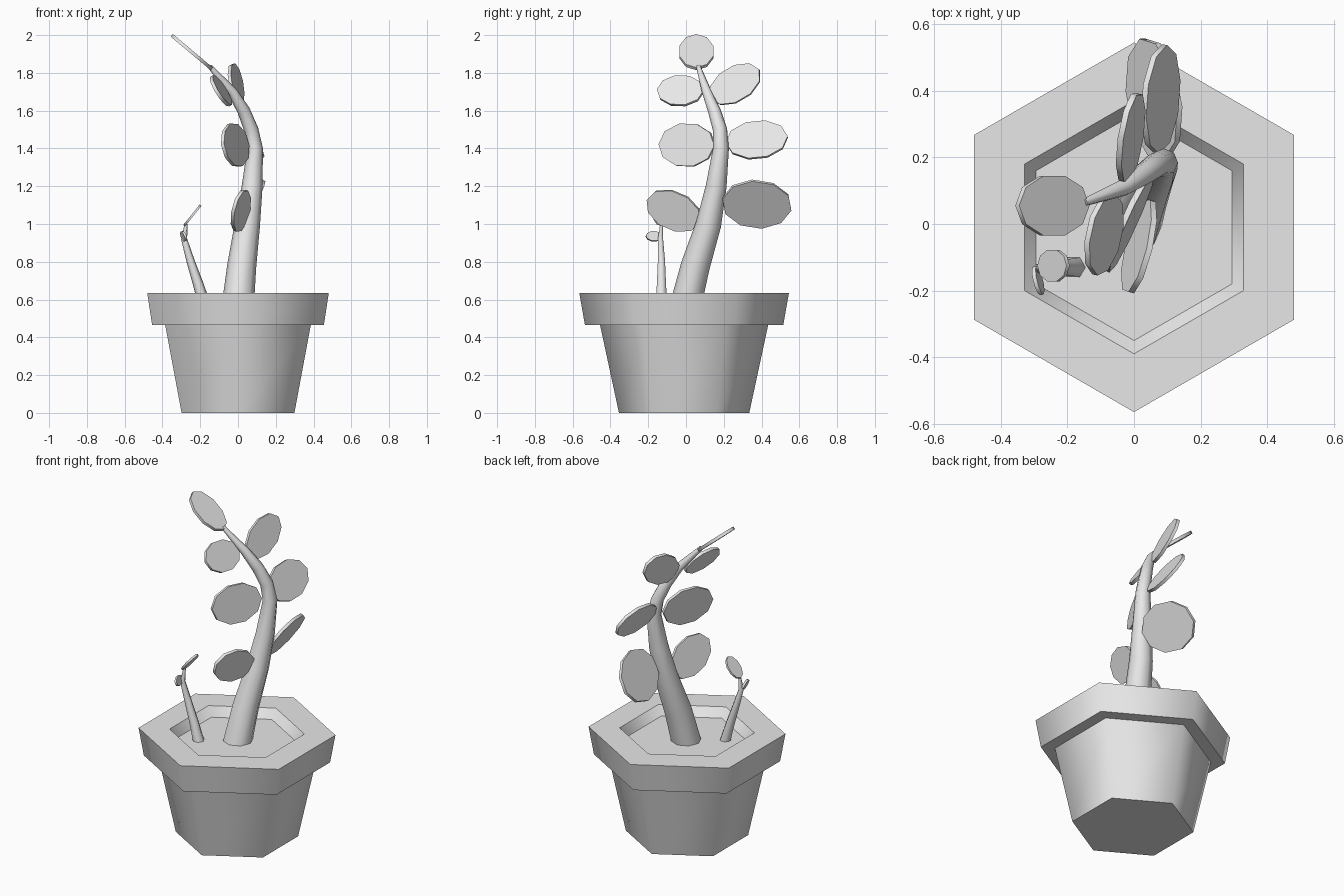
import bpy, bmesh
from math import sin, cos, pi
from mathutils import Vector

if "Cube" in bpy.data.objects:
    bpy.data.objects.remove(bpy.data.objects["Cube"], do_unlink=True)

grey = bpy.data.materials.new("light_grey")
grey.use_nodes = True
grey.diffuse_color = (0.8, 0.8, 0.8, 1)
grey.node_tree.nodes["Principled BSDF"].inputs["Base Color"].default_value = (0.8, 0.8, 0.8, 1)


def ring(center, u, v, sides):
    """Closed ring of points around a centre, spanned by u and v."""
    return [center + u * cos(2 * pi * i / sides) + v * sin(2 * pi * i / sides)
            for i in range(sides)]


def loft(name, rings, crisp=True, cap_start=True, cap_end=True):
    """Skin rings into a smooth-sided mesh; crisp keeps every ring edge sharp."""
    bm = bmesh.new()
    loops = [[bm.verts.new(p) for p in r] for r in rings]
    n = len(loops[0])
    for a, b in zip(loops, loops[1:]):
        for i in range(n):
            j = (i + 1) % n
            bm.faces.new((a[i], a[j], b[j], b[i]))
    if cap_start:
        bm.faces.new(loops[0][::-1])
    if cap_end:
        bm.faces.new(loops[-1])
    for f in bm.faces:
        f.smooth = True
    sharp_loops = loops if crisp else [loops[0], loops[-1]]
    for loop in sharp_loops:
        for i in range(n):
            edge = bm.edges.get((loop[i], loop[(i + 1) % n]))
            if edge:
                edge.smooth = False
    mesh = bpy.data.meshes.new(name)
    bm.to_mesh(mesh)
    bm.free()
    mesh.materials.append(grey)
    obj = bpy.data.objects.new(name, mesh)
    bpy.context.collection.objects.link(obj)
    return obj


def hexagons(profile):
    """Hexagonal rings with corners to front and back, from (radius, z) pairs."""
    return [ring(Vector((0, -0.01, z)), Vector((0, r, 0)), Vector((-r, 0, 0)), 6)
            for r, z in profile]


def stem(name, path, sides=8):
    """Tapered tube along (x, y, z, radius) points."""
    pts = [Vector(p[:3]) for p in path]
    rings = []
    for i, p in enumerate(pts):
        t = pts[min(i + 1, len(pts) - 1)] - pts[max(i - 1, 0)]
        if i == 0:
            t = Vector((0, 0, 1))
        t.normalize()
        u = Vector((0, 1, 0)).cross(t).normalized()
        v = t.cross(u)
        rings.append(ring(p, u * path[i][3], v * path[i][3], sides))
    return loft(name, rings, crisp=False)


def leaf(name, center, along, normal, length, width, thick=0.018):
    """Thin ten-sided oval plate; length and width are half sizes."""
    n = Vector(normal).normalized()
    u = Vector(along)
    u = (u - n * u.dot(n)).normalized()
    v = n.cross(u)
    c = Vector(center)
    return loft(name, [ring(c + n * thick * s, u * length, v * width, 10)
                       for s in (-0.5, 0.5)])


# Pot: tapered body, overhanging rim with a bevelled mouth, soil
loft("pot_body", hexagons([(0.345, 0), (0.445, 0.465)]), cap_end=False)
loft("pot_rim", hexagons([(0.44, 0.465), (0.525, 0.465), (0.555, 0.635),
                          (0.38, 0.635), (0.34, 0.58)]),
     cap_start=False, cap_end=False)
loft("soil", hexagons([(0.34, 0.58)]), cap_start=False)

# Stems
stem("main_stem", [(0, 0, 0.58, 0.085), (0.02, 0.05, 0.78, 0.077),
                   (0.05, 0.12, 1.0, 0.067), (0.075, 0.16, 1.2, 0.055),
                   (0.09, 0.185, 1.4, 0.042), (0.07, 0.18, 1.5, 0.038),
                   (0.03, 0.15, 1.6, 0.034), (-0.03, 0.11, 1.7, 0.026),
                   (-0.15, 0.065, 1.835, 0.012)])
stem("small_stem", [(-0.18, -0.13, 0.58, 0.034), (-0.21, -0.13, 0.68, 0.028),
                    (-0.25, -0.13, 0.8, 0.022), (-0.285, -0.135, 0.92, 0.016),
                    (-0.275, -0.13, 1.0, 0.008)], 6)

# Leaves: centre, long direction, face normal, half length, half width
leaves = {
    "top_leaf": ((-0.245, 0.055, 1.91), (-0.21, 0, 0.18), (0.63, 0, 0.75), 0.138, 0.094),
    "upper_back_leaf": ((-0.01, 0.26, 1.74), (0.06, 0.85, 0.5), (1, -0.25, 0.3), 0.15, 0.098),
    "upper_front_leaf": ((-0.09, -0.03, 1.705), (0.2, 1, -0.05), (1, -0.2, 0.6), 0.126, 0.093),
    "middle_back_leaf": ((0.08, 0.375, 1.445), (0.07, 1, 0.1), (1, -0.12, 0.5), 0.165, 0.112),
    "middle_front_leaf": ((-0.015, 0.005, 1.418), (0.45, 1, -0.03), (1, -0.45, 0.15), 0.162, 0.118),
    "lower_back_leaf": ((0.06, 0.375, 1.105), (-0.2, 1, -0.16), (1, 0.1, -0.6), 0.188, 0.145),
    "lower_front_leaf": ((0.015, -0.065, 1.07), (0.15, 1, -0.42), (1, -0.3, -0.32), 0.155, 0.108),
}
for name, spec in leaves.items():
    leaf(name, *spec)
leaf("sprout_tip_leaf", (-0.242, -0.125, 1.045), (0.09, 0, 0.11), (0.78, 0, -0.63), 0.07, 0.05, 0.012)
leaf("sprout_side_leaf", (-0.288, -0.17, 0.935), (-0.25, 1, 0), (1, 0.25, 0.35), 0.044, 0.028, 0.012)
